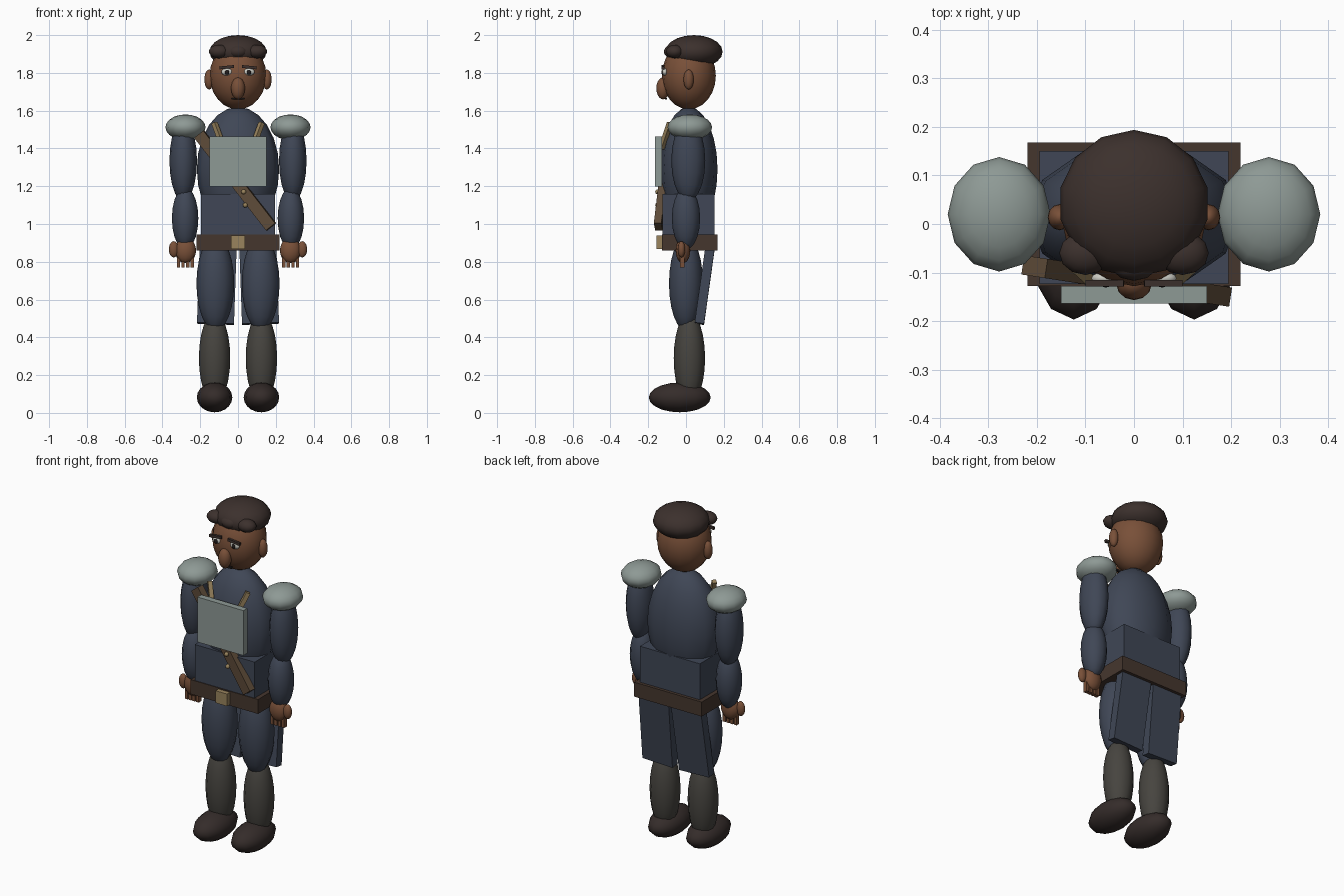
import bpy, bmesh, math
from mathutils import Matrix, Vector, Euler

if "Cube" in bpy.data.objects:
    bpy.data.objects.remove(bpy.data.objects["Cube"])


def material(name, rgb):
    m = bpy.data.materials.new(name)
    m.diffuse_color = (*rgb, 1)
    m.use_nodes = True
    m.node_tree.nodes["Principled BSDF"].inputs["Base Color"].default_value = m.diffuse_color
    return m


SKIN = material("skin", (0.19, 0.08, 0.04))
HAIR = material("hair", (0.045, 0.03, 0.026))
CLOTH = material("navy_cloth", (0.05, 0.062, 0.092))
SOCK = material("grey_brown_cloth", (0.062, 0.058, 0.05))
BOOT = material("dark_leather", (0.035, 0.025, 0.023))
STEEL = material("dull_steel", (0.27, 0.32, 0.30))
BELT = material("brown_leather", (0.06, 0.037, 0.027))
STRAP = material("tan_leather", (0.11, 0.07, 0.04))
BRASS = material("brass", (0.32, 0.23, 0.11))
WHITE = material("eye_white", (0.6, 0.6, 0.55))
DARK = material("dark_detail", (0.015, 0.012, 0.012))


def finish(name, bm, mat, smooth):
    me = bpy.data.meshes.new(name)
    for f in bm.faces:
        f.smooth = smooth
    bm.to_mesh(me)
    bm.free()
    me.materials.append(mat)
    ob = bpy.data.objects.new(name, me)
    bpy.context.collection.objects.link(ob)
    return ob


def ball(name, loc, radii, mat, seg=12, rings=10):
    bm = bmesh.new()
    bmesh.ops.create_uvsphere(bm, u_segments=seg, v_segments=rings, radius=1,
                              matrix=Matrix.LocRotScale(Vector(loc), None, Vector(radii)))
    return finish(name, bm, mat, True)


def box(name, loc, size, mat, rot=(0, 0, 0)):
    bm = bmesh.new()
    bmesh.ops.create_cube(bm, size=1, matrix=Matrix.LocRotScale(
        Vector(loc), Euler(rot), Vector(size)))
    return finish(name, bm, mat, False)


def bar(name, a, b, width, thick, mat):
    # flat bar running from a to b, thin in depth
    a, b = Vector(a), Vector(b)
    q = (b - a).to_track_quat('Z', 'Y')
    bm = bmesh.new()
    bmesh.ops.create_cube(bm, size=1, matrix=Matrix.LocRotScale(
        (a + b) / 2, q, Vector((thick, width, (b - a).length))))
    return finish(name, bm, mat, False)


# Head and face
ball("head", (0, 0.015, 1.785), (0.15, 0.143, 0.178), SKIN, 16, 12)
ball("hair_cap", (0, 0.042, 1.912), (0.155, 0.152, 0.088), HAIR, 14, 10)
for i, x in enumerate((-0.1, 0, 0.1)):
    ball(f"hair_curl_{i}", (x, -0.06 - 0.012 * (x == 0), 1.913), (0.054, 0.045, 0.036), HAIR)
ball("nose", (0, -0.122, 1.718), (0.037, 0.035, 0.058), SKIN)
box("mouth", (0, -0.106, 1.663), (0.07, 0.012, 0.01), DARK)

# Torso
ball("chest", (0, 0.015, 1.29), (0.218, 0.152, 0.33), CLOTH, 12, 12)
box("abdomen", (0, 0.013, 1.03), (0.39, 0.274, 0.255), CLOTH)
box("belt", (0, 0.02, 0.903), (0.44, 0.296, 0.085), BELT)
box("buckle", (0, -0.137, 0.903), (0.075, 0.036, 0.072), BRASS)
box("breastplate", (0, -0.146, 1.332), (0.30, 0.036, 0.265), STEEL)

# Diagonal shoulder strap with studs
bar("shoulder_strap", (-0.205, -0.088, 1.475), (0.175, -0.147, 0.985), 0.062, 0.04, STRAP)
ball("stud_upper", (0.03, -0.15, 1.17), (0.013, 0.013, 0.013), BRASS, 8, 6)
ball("stud_lower", (0.038, -0.15, 1.10), (0.013, 0.013, 0.013), BRASS, 8, 6)

# Everything paired left and right
for s, side in ((-1, "right"), (1, "left")):
    ball(f"ear_{side}", (s * 0.153, 0.014, 1.765), (0.025, 0.027, 0.053), SKIN)
    ball(f"eye_{side}", (s * 0.058, -0.112, 1.805), (0.03, 0.014, 0.02), WHITE)
    ball(f"iris_{side}", (s * 0.058, -0.123, 1.803), (0.012, 0.008, 0.014), DARK, 8, 6)
    box(f"eyebrow_{side}", (s * 0.06, -0.122, 1.83), (0.078, 0.014, 0.015), HAIR, (0, s * 0.1, 0))
    bar(f"plate_strap_{side}", (s * 0.125, -0.085, 1.535), (s * 0.075, -0.13, 1.40),
        0.024, 0.024, BRASS)

    # Arms
    ball(f"shoulder_pad_{side}", (s * 0.278, 0.02, 1.512), (0.106, 0.118, 0.068), STEEL)
    ball(f"upper_arm_{side}", (s * 0.29, 0.012, 1.335), (0.073, 0.09, 0.215), CLOTH)
    ball(f"forearm_{side}", (s * 0.28, 0, 1.03), (0.07, 0.075, 0.165), CLOTH)
    ball(f"palm_{side}", (s * 0.278, -0.016, 0.86), (0.056, 0.039, 0.068), SKIN)
    ball(f"thumb_{side}", (s * 0.34, -0.024, 0.866), (0.026, 0.02, 0.043), SKIN)
    for k in range(4):
        box(f"finger_{side}_{k}", (s * (0.243 + 0.024 * k), -0.02, 0.80),
            (0.018, 0.024, 0.062), SKIN)

    # Legs
    ball(f"thigh_{side}", (s * 0.12, 0, 0.685), (0.1, 0.09, 0.25), CLOTH, 12, 12)
    ball(f"shin_{side}", (s * 0.124, 0.018, 0.29), (0.083, 0.083, 0.24), SOCK, 12, 12)
    ball(f"boot_{side}", (s * 0.124, -0.033, 0.082), (0.094, 0.164, 0.079), BOOT)

    # Rear coat tails
    box(f"coat_tail_{side}", (s * 0.112, 0.1, 0.68), (0.196, 0.05, 0.42), CLOTH,
        (-0.14, -s * 0.035, 0))
